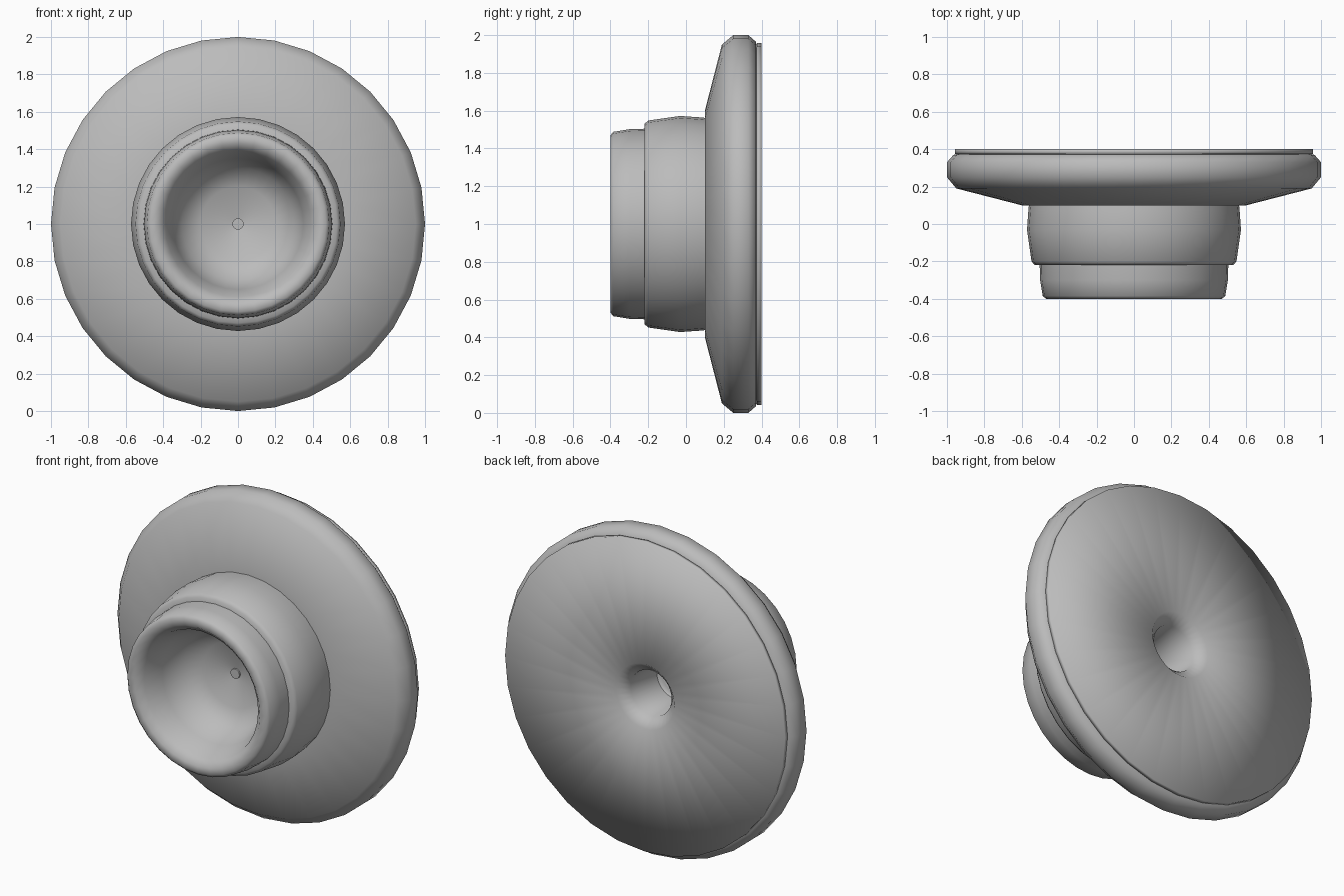
import bpy, bmesh, math

if "Cube" in bpy.data.objects:
    bpy.data.objects.remove(bpy.data.objects["Cube"], do_unlink=True)

SEGMENTS = 32

grey = bpy.data.materials.new("plain grey")
grey.use_nodes = True
colour = (0.5, 0.5, 0.5, 1)
grey.diffuse_color = colour
grey.node_tree.nodes["Principled BSDF"].inputs["Base Color"].default_value = colour


def lathe(name, profile, sharp_angle=None):
    """Spin (radius, y) points around the front-to-back axis at z = 1."""
    bm = bmesh.new()
    rings = []
    for r, y in profile:
        if r == 0:
            rings.append([bm.verts.new((0, y, 1))] * SEGMENTS)
            continue
        angles = [math.tau * i / SEGMENTS for i in range(SEGMENTS)]
        rings.append([bm.verts.new((r * math.sin(a), y, 1 + r * math.cos(a))) for a in angles])
    for a, b in zip(rings, rings[1:]):
        for i in range(SEGMENTS):
            j = (i + 1) % SEGMENTS
            corners = list(dict.fromkeys((a[i], a[j], b[j], b[i])))
            bm.faces.new(corners)
    bmesh.ops.recalc_face_normals(bm, faces=bm.faces)
    mesh = bpy.data.meshes.new(name)
    bm.to_mesh(mesh)
    bm.free()
    mesh.materials.append(grey)
    obj = bpy.data.objects.new(name, mesh)
    bpy.context.collection.objects.link(obj)
    bpy.ops.object.select_all(action="DESELECT")
    obj.select_set(True)
    bpy.context.view_layer.objects.active = obj
    if sharp_angle:
        bpy.ops.object.shade_smooth_by_angle(angle=math.radians(sharp_angle))
    else:
        bpy.ops.object.shade_smooth()
    return obj


# Wide flange with a bevelled rim
lathe("flange", [(0.5, 0.1), (0.6, 0.1), (0.95, 0.19), (1, 0.25), (1, 0.33),
                 (0.965, 0.37), (0.93, 0.375)], 60)

# Back plate with a funnel leading into the centre bore
lathe("back_plate", [(0.94, 0.37), (0.958, 0.375), (0.958, 0.4), (0.2, 0.4),
                     (0.14, 0.34), (0.13, 0.1)])

# Rounded collar inside the bore
lathe("bore_collar", [(0.13, 0.1), (0.11, 0.08), (0.09, 0.09), (0.08, 0.06), (0.08, 0.02), (0, 0.02)])

# Bulging sleeve between flange and cup
lathe("sleeve", [(0.56, 0.12), (0.565, 0.07), (0.572, -0.03), (0.548, -0.2),
                 (0.53, -0.22), (0.48, -0.22)], 60)

# Front cup: outer wall, rounded lip and hollow bowl
lathe("cup", [(0.505, -0.2), (0.502, -0.3), (0.488, -0.385), (0.47, -0.4),
              (0.43, -0.4), (0.39, -0.36), (0.35, -0.24), (0.3, -0.1),
              (0.2, -0.05), (0.03, -0.02)])

# Small pin in the middle of the bowl
lathe("centre_pin", [(0.03, 0.0), (0.03, -0.03), (0, -0.03)], 40)
